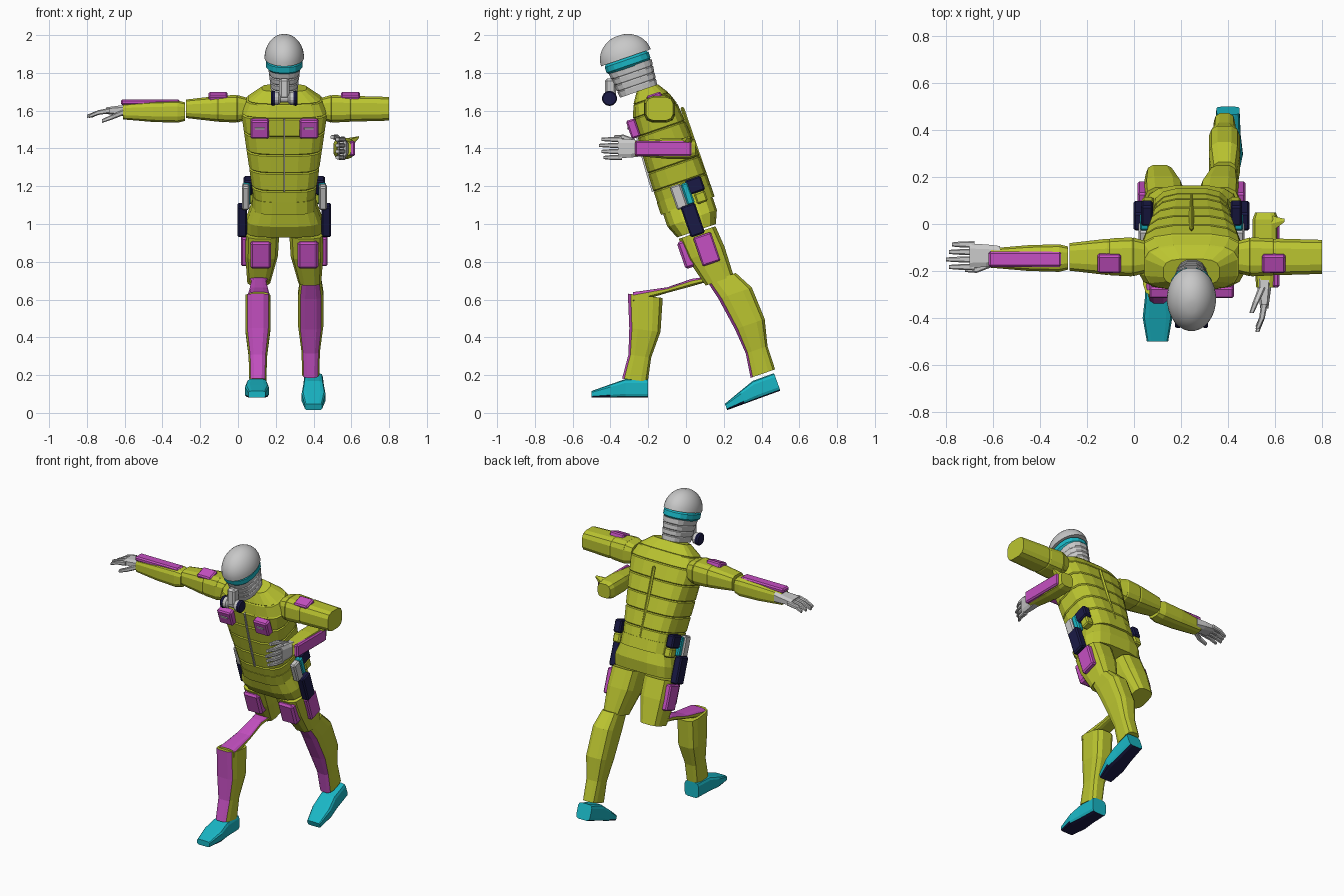
import bpy, bmesh
from math import sin, cos, pi, radians
from mathutils import Vector

if "Cube" in bpy.data.objects:
    bpy.data.objects.remove(bpy.data.objects["Cube"])

MID = .245                        # centre line of the body
RIGHT_LEFT = (("right", -1), ("left", 1))


def material(name, red, green, blue):
    mat = bpy.data.materials.new(name)
    mat.use_nodes = True
    colour = (red, green, blue, 1)
    mat.diffuse_color = colour
    mat.node_tree.nodes["Principled BSDF"].inputs["Base Color"].default_value = colour
    return mat


OLIVE = material("olive suit", .5, .56, .03)
PINK = material("magenta pads", .56, .08, .54)
TEAL = material("teal trim", .01, .47, .56)
NAVY = material("navy gear", .01, .01, .06)
GREY = material("light grey", .58, .58, .58)


class Frame:
    """Tilted side-plane frame: positions run along its back and up directions."""

    def __init__(self, y, z, tilt):
        self.origin, self.tilt = Vector((0, y, z)), radians(tilt)
        self.back = Vector((0, cos(self.tilt), sin(self.tilt)))
        self.up = Vector((0, -sin(self.tilt), cos(self.tilt)))

    def point(self, x, back, up):
        return self.origin + Vector((x, 0, 0)) + self.back * back + self.up * up

    def slice(self, up, width, depth, back=0, x=MID):
        return self.point(x, back, up), Vector((width, 0, 0)), self.back * depth

    def upright(self, x, back, width, height, up=0):
        return self.point(x, back, up), Vector((width, 0, 0)), self.up * height


def across(x, y, z, depth, height):
    return Vector((x, y, z)), Vector((0, depth, 0)), Vector((0, 0, height))


def finish(name, bm, mats, rule=None):
    bmesh.ops.recalc_face_normals(bm, faces=bm.faces)
    bm.normal_update()
    if rule:
        for face in bm.faces:
            face.material_index = int(rule(face.normal))
    mesh = bpy.data.meshes.new(name)
    bm.to_mesh(mesh)
    bm.free()
    for mat in mats:
        mesh.materials.append(mat)
    obj = bpy.data.objects.new(name, mesh)
    bpy.context.collection.objects.link(obj)
    return obj


def loft(name, tubes, mats, rule=None, sides=12, power=.6):
    """Skin tubes of (centre, half width, half depth) sections; low power is squarer."""
    def bend(value):
        return abs(value) ** power * (1 if value > 0 else -1)
    angles = [(k + .5) * 2 * pi / sides for k in range(sides)]
    bm = bmesh.new()
    for tube in tubes:
        rings = [[bm.verts.new(c + u * bend(cos(a)) + v * bend(sin(a))) for a in angles]
                 for c, u, v in tube]
        for low, high in zip(rings, rings[1:]):
            for k in range(sides):
                bm.faces.new((low[k], low[k - 1], high[k - 1], high[k]))
        bm.faces.new(rings[0])
        bm.faces.new(rings[-1])
    return finish(name, bm, mats, rule)


def grooved(tube, gap=.06, shrink=.96):
    """Cut a shallow padded seam at every inner section."""
    def mix(start, end):
        return tuple(p.lerp(q, gap) for p, q in zip(start, end))
    out = [tube[0]]
    for before, here, after in zip(tube, tube[1:], tube[2:]):
        centre, u, v = here
        out += [mix(here, before), (centre, u * shrink, v * shrink), mix(here, after)]
    return out + [tube[-1]]


def box(name, frame, place, size, mat, bevel=.008):
    bm = bmesh.new()
    bmesh.ops.create_cube(bm, size=1)
    bmesh.ops.scale(bm, vec=size, verts=bm.verts)
    bmesh.ops.bevel(bm, geom=bm.edges[:], offset=bevel, segments=1, affect='EDGES')
    obj = finish(name, bm, [mat])
    obj.location, obj.rotation_euler.x = frame.point(*place), frame.tilt


# Torso, belt and pelvis share one leaning frame that starts at the waist
spine = Frame(0, 1.125, 19)
level = Frame(0, 0, 0)


def chest_depth(band):
    return .15 - .001 * band * band


torso = [spine.slice(i * .1, .16 + .014 * i, chest_depth(i)) for i in range(6)]
torso += [spine.slice(.57, .2, .1), spine.slice(.63, .12, .06)]
loft("torso", [grooved(torso)], [OLIVE], sides=16)
loft("belt", [[spine.slice(h, .17, .152) for h in (-.03, .04)]], [OLIVE], sides=16)
loft("pelvis", [[spine.slice(0, .165, .14), spine.slice(-.1, .2, .14), spine.slice(-.17, .2, .11)]], [OLIVE], sides=16)
loft("zipper", [[spine.slice(i * .1, .006, .01, -chest_depth(i)) for i in range(1, 6)]], [GREY], sides=4, power=1)
box("spine_seam", spine, (MID, .14, .25), (.02, .02, .45), OLIVE)

# Parts repeated on both sides of the body
for tag, s in RIGHT_LEFT:
    def out(offset):
        return MID + s * offset

    box(tag + "_chest_pocket", spine, (out(.13), -.14, .45), (.1, .05, .1), PINK)
    box(tag + "_pocket_label", spine, (out(.13), -.166, .46), (.05, .008, .012), GREY, .001)
    box(tag + "_shoulder_patch", spine, (out(.35), .02, .57), (.1, .08, .04), PINK)

    # The left sleeve is longer and ends in a blunt elbow
    reach, cuff = (.555, .064) if s > 0 else (.52, .05)
    sleeve = [across(out(o), -.14, 1.61, r + .01, r) for o, r in ((.2, .06), (.25, .075), (.35, .07), (reach, cuff))]
    loft(tag + "_upper_arm", [grooved(sleeve)], [OLIVE])

    thigh = [spine.slice(-.18, .09, .105, 0, out(.115)), spine.slice(-.3, .088, .105, .01, out(.12)),
             spine.slice(-.46, .062, .08, .03, out(.135))]
    loft(tag + "_thigh", [thigh], [OLIVE])
    box(tag + "_thigh_front_pad", spine, (out(.125), -.09, -.27), (.11, .06, .15), PINK, .012)
    box(tag + "_thigh_side_pad", spine, (out(.21), .02, -.28), (.04, .1, .16), PINK)

    # Hip gear
    box(tag + "_holster", spine, (out(.222), 0, -.11), (.05, .08, .17), NAVY)
    box(tag + "_holster_top", spine, (out(.19), .07, .06), (.05, .09, .08), NAVY)
    box(tag + "_grip", spine, (out(.205), -.03, .03), (.04, .06, .13), GREY)
    box(tag + "_gear_band", spine, (out(.2), .02, .03), (.04, .04, .12), TEAL)
    box(tag + "_gear_pouch", spine, (out(.185), .08, -.01), (.05, .06, .06), OLIVE)

# Lower legs share one shape, each in its own frame; their fronts are padded
SHIN = ((0, 0, .055, .08), (.1, .04, .068, .095), (.28, .06, .068, .085),
        (.42, .05, .05, .062), (.55, .04, .046, .07))
right_leg = Frame(-.243, .724, -7)
left_leg = Frame(.19, .715, 19)
for tag, s, frame, rows in (("right", -1, right_leg, SHIN[1:]), ("left", 1, left_leg, SHIN)):
    shin = [frame.slice(-drop, w, d, back, MID + s * .14) for drop, back, w, d in rows]
    loft(tag + "_lower_leg", [shin], [OLIVE, PINK], lambda normal: normal.y < -.45)

sheet = [level.upright(.11, y, w, h, z) for y, w, h, z in
         ((-.28, .06, .03, .61), (-.1, .05, .015, .65), (.03, .04, .02, .69), (.1, .05, .015, .705))]
loft("right_knee_sheet", [sheet], [OLIVE, PINK], lambda normal: normal.z > .5)

# Boots with dark soles, measured from the bottom of the heel
for tag, x, frame in (("right", .1, Frame(-.2, .08, 0)), ("left", .4, Frame(.5, .117, 20))):
    def is_sole(normal):
        return normal.dot(frame.up) < -.5
    boot = [frame.upright(x, -y, w, h, h) for y, w, h in
            ((0, .05, .05), (.12, .055, .05), (.2, .064, .036), (.3, .046, .018))]
    loft(tag + "_boot", [boot], [TEAL, NAVY], is_sole, power=.4)

# Forearms and their plates
loft("right_forearm", [[across(x, -.145, 1.595, r, r) for x, r in ((-.28, .05), (-.32, .06), (-.45, .056), (-.61, .042))]],
     [OLIVE])
box("right_forearm_plate", level, (-.465, -.15, 1.645), (.31, .065, .03), PINK)
loft("left_forearm", [[level.upright(.56, y, r, r, 1.4) for y, r in ((.05, .045), (.02, .056), (-.1, .056), (-.27, .04))]],
     [OLIVE])
box("left_forearm_plate", level, (.605, -.12, 1.4), (.03, .3, .08), PINK)
loft("left_elbow_flap", [[across(.58, 0, 1.42, .04, .035), across(.64, .015, 1.46, .008, .005)]], [OLIVE], sides=6)


def hand(name, wrist, forward, thumb_side, top):
    """Glove: palm, four curled fingers and a thumb."""
    wrist, forward, thumb_side, top = map(Vector, (wrist, forward, thumb_side, top))

    def section(along, aside, lift, thick, broad=1):
        centre = wrist + forward * along + thumb_side * aside + top * lift
        return centre, thumb_side * thick * broad, top * thick
    tubes = [[section(-.02, 0, 0, .036, 1.2), section(.04, 0, 0, .028, 1.8), section(.11, 0, 0, .018, 3)]]
    for i in range(4):
        aside = (i - 1.5) * .032
        tip = .21 - .012 * abs(i - 2)
        tubes.append([section(.09, aside, 0, .015), section(.15, aside, -.01, .013), section(tip, aside, -.03, .009)])
    tubes.append([section(.02, .035, -.01, .016), section(.08, .06, -.035, .014), section(.13, .06, -.055, .01)])
    loft(name, tubes, [GREY], sides=8)


hand("right_hand", (-.59, -.135, 1.6), (-1, 0, 0), (0, -1, 0), (0, 0, 1))
hand("left_hand", (.555, -.25, 1.4), (0, -1, 0), (0, 0, 1), (1, 0, 0))

# Head, stacked along its own axis from the helmet brim
head = Frame(-.318, 1.88, 19)
dome = [radians(10 * i) for i in range(9)]
helmet = loft("helmet", [[head.slice(.125 * sin(a), .105 * cos(a), .14 * cos(a)) for a in dome]],
              [GREY], sides=28, power=1)
for face in helmet.data.polygons:
    face.use_smooth = True
helmet.data.set_sharp_from_angle(angle=radians(40))
loft("goggles", [[head.slice(0, .085, .115), head.slice(-.012, .098, .125), head.slice(-.042, .098, .125),
                  head.slice(-.055, .085, .113)]], [TEAL], sides=16, power=.85)
mask = [head.slice(-.05 - .035 * i, .086 - .004 * i, .122 - .004 * i, .006) for i in range(5)]
loft("mask", [grooved(mask, .15)], [GREY], sides=16, power=.8)
box("mask_snout", level, (MID, -.4, 1.715), (.055, .06, .11), GREY, .012)

# Breathing filters to both sides of the snout
for tag, s in RIGHT_LEFT:
    def drum(*rows):
        return [[across(MID + s * x, -.405, 1.665, r, r) for x, r in rows]]
    loft(tag + "_filter", drum((0, .022), (.02, .022), (.03, .034), (.06, .036)), [GREY], sides=14, power=1)
    loft(tag + "_filter_cap", drum((.05, .038), (.062, .04), (.07, .034)), [NAVY], sides=14, power=1)
